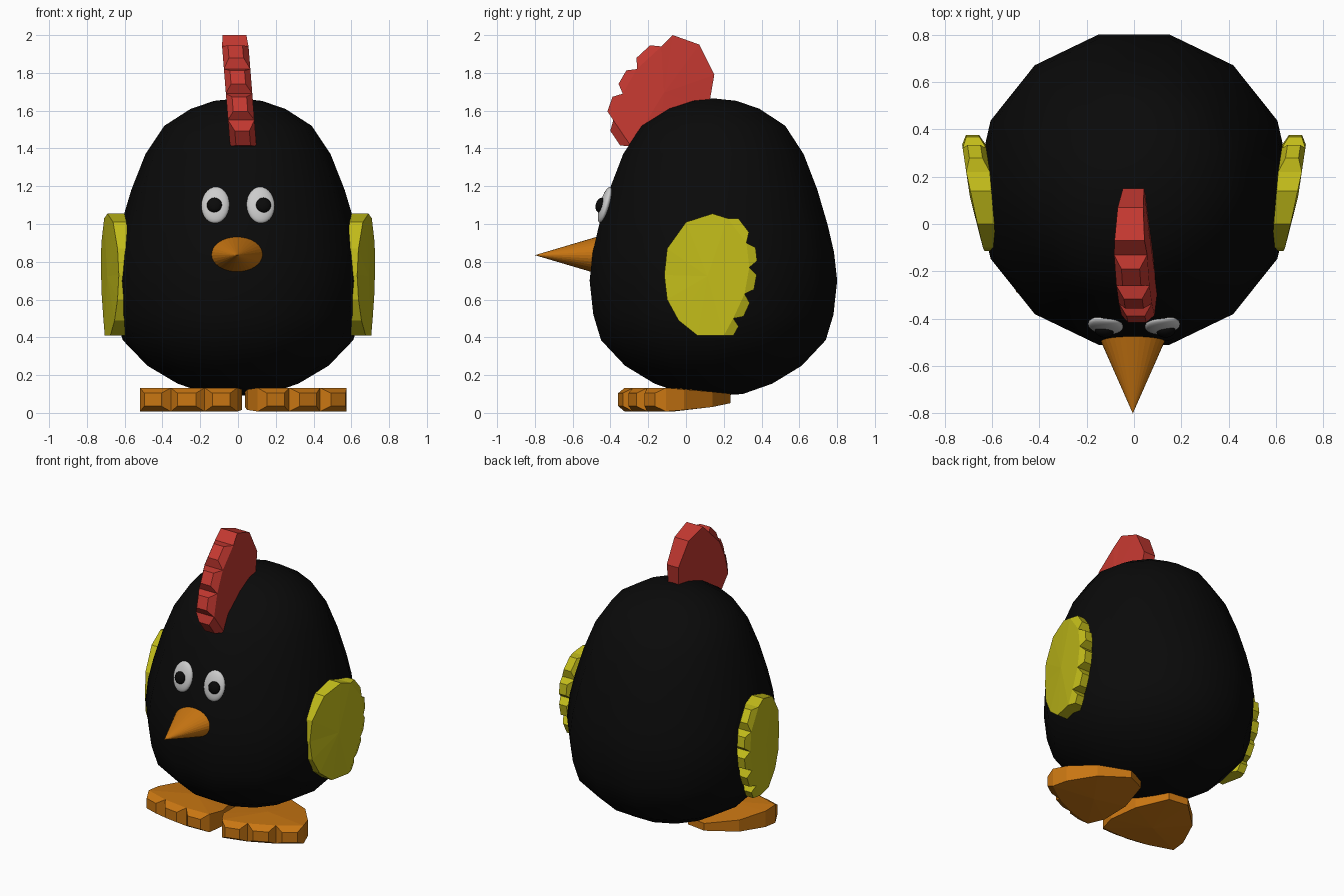
import bpy, bmesh
from math import sin, cos, pi, radians
from mathutils import Vector, Matrix

if "Cube" in bpy.data.objects:
    bpy.data.objects.remove(bpy.data.objects["Cube"])


def material(name, rgb):
    m = bpy.data.materials.new(name)
    m.diffuse_color = (*rgb, 1)
    m.use_nodes = True
    m.node_tree.nodes["Principled BSDF"].inputs["Base Color"].default_value = m.diffuse_color
    return m


BLACK = material("black", (0.003, 0.003, 0.003))
RED = material("red", (0.55, 0.04, 0.03))
YELLOW = material("yellow", (0.54, 0.50, 0.01))
ORANGE = material("orange", (0.58, 0.18, 0.006))
WHITE = material("white", (0.8, 0.8, 0.8))


def finish(bm, name, mat, smooth=False):
    bmesh.ops.recalc_face_normals(bm, faces=bm.faces)
    me = bpy.data.meshes.new(name)
    bm.to_mesh(me)
    bm.free()
    me.materials.append(mat)
    for p in me.polygons:
        p.use_smooth = smooth
    ob = bpy.data.objects.new(name, me)
    bpy.context.collection.objects.link(ob)
    return ob


def lobed_plate(name, outline, lobes, place, mat, thick, thin, depth=0.045):
    """Plate whose first edges carry blunt lobes; it thins away from them.
    place(u, v, w) maps plate coordinates into the scene."""
    bm = bmesh.new()
    pts = [Vector((*p, 0)) for p in outline]
    front = pts[:lobes + 1]
    mid = sum(pts, Vector()) / len(pts)
    dist = [min((p - q).length for q in front) for p in pts]
    half = [(thick + (thin - thick) * d / max(dist)) / 2 for d in dist]
    rings = []
    for s in (1, -1):
        ring = [bm.verts.new(p + Vector((0, 0, s * h))) for p, h in zip(pts, half)]
        hub = bm.verts.new(mid + Vector((0, 0, s * thick / 2)))
        for i in range(len(ring)):
            bm.faces.new((hub, ring[i - 1], ring[i]))
        rings.append(ring)
    a, b = rings
    n = len(pts)
    sides = [bm.faces.new((a[i], a[(i + 1) % n], b[(i + 1) % n], b[i])) for i in range(n)]
    # lobes: push each front side face out and shrink it
    for f in bmesh.ops.extrude_discrete_faces(bm, faces=sides[:lobes])["faces"]:
        c = f.calc_center_median()
        e = f.verts[1].co - f.verts[0].co
        e.z = 0
        if e.length < 1e-4:
            e = f.verts[2].co - f.verts[1].co
        out = Vector((e.y, -e.x, 0)).normalized()
        if out.dot(c - mid) < 0:
            out = -out
        for v in f.verts:
            v.co = c + (v.co - c) * 0.55 + out * depth
    for v in bm.verts:
        v.co = place(*v.co)
    return finish(bm, name, mat)


# Body: 14-sided egg turned about y = 0.145
profile = [(0.16, 0.10), (0.32, 0.155), (0.48, 0.25), (0.61, 0.385), (0.652, 0.52),
           (0.672, 0.70), (0.655, 0.85), (0.622, 0.99), (0.565, 1.18), (0.49, 1.37),
           (0.39, 1.52), (0.25, 1.61), (0.125, 1.652)]
bm = bmesh.new()
N = 14
rings = [[bm.verts.new((r * cos(2 * pi * i / N), 0.145 + r * sin(2 * pi * i / N), z))
          for i in range(N)] for r, z in profile]
for lo, hi in zip(rings, rings[1:]):
    for i in range(N):
        bm.faces.new((lo[i - 1], lo[i], hi[i], hi[i - 1]))
for ring, z in ((rings[0], 0.09), (rings[-1], 1.665)):
    pole = bm.verts.new((0, 0.145, z))
    for i in range(N):
        bm.faces.new((pole, ring[i - 1], ring[i]))
finish(bm, "body", BLACK, smooth=True)

# Comb: leaning slightly to one side
comb = [(-0.29, 1.41), (-0.385, 1.55), (-0.335, 1.69), (-0.26, 1.82), (-0.13, 1.94),
        (-0.07, 2.0), (0.07, 1.95), (0.15, 1.79), (0.12, 1.62), (0, 1.48), (-0.15, 1.40)]
lobed_plate("comb", comb, 4, lambda u, v, w: (0.005 - 0.08 * (v - 1.7) + w, u, v),
            RED, 0.14, 0.075)

# Wings: mirrored, flaring out towards the back
wing = [(0.22, 1.03), (0.32, 0.90), (0.335, 0.77), (0.31, 0.63), (0.25, 0.50), (0.20, 0.41),
        (0.06, 0.41), (-0.04, 0.49), (-0.10, 0.60), (-0.115, 0.73), (-0.10, 0.87),
        (0, 1.01), (0.14, 1.055)]
for side, s in (("right", 1), ("left", -1)):
    lobed_plate(side + "_wing", wing, 5,
                lambda u, v, w: (s * (0.648 + 0.15 * (u - 0.15) + w), u, v),
                YELLOW, 0.10, 0.045)

# Feet: same outline, mirrored and splayed by different angles
foot = [(-0.26, 0.06), (-0.09, 0.03), (0.09, 0.03), (0.26, 0.06), (0.27, 0.16),
        (0.22, 0.35), (0.08, 0.52), (-0.06, 0.52), (-0.20, 0.35), (-0.27, 0.17)]
for side, s, x, y, angle in (("right", 1, 0.365, -0.27, 25), ("left", -1, -0.27, -0.33, -8)):
    turn = Matrix.Translation((x, y, 0.07)) @ Matrix.Rotation(radians(angle), 4, 'Z')
    lobed_plate(side + "_foot", foot, 3,
                lambda u, v, w: turn @ Vector((s * u, v, w + 0.03 * max(0, v - 0.3))),
                ORANGE, 0.125, 0.05)

# Beak: flattened cone
bm = bmesh.new()
bmesh.ops.create_cone(bm, cap_ends=True, segments=32, radius1=0.146, radius2=0, depth=0.33,
                      matrix=Matrix.Translation((-0.005, -0.635, 0.835))
                      @ Matrix.Diagonal((1, 1, 0.67, 1)) @ Matrix.Rotation(pi / 2, 4, 'X'))
beak = finish(bm, "beak", ORANGE)


# Eyes and pupils: flattened spheres lying on the face
def ball(name, loc, size, yaw, mat):
    bm = bmesh.new()
    bmesh.ops.create_uvsphere(bm, u_segments=24, v_segments=14, radius=1)
    m = (Matrix.Translation(loc) @ Matrix.Rotation(yaw, 4, 'Z')
         @ Matrix.Rotation(radians(-16), 4, 'X') @ Matrix.Diagonal((*size, 1)))
    bm.transform(m)
    finish(bm, name, mat, smooth=True)


for side, s in (("right", 1), ("left", -1)):
    ball(side + "_eye", (s * 0.12, -0.428, 1.10), (0.075, 0.028, 0.10), s * 0.1, WHITE)
    ball(side + "_pupil", (0.005 + s * 0.13, -0.452, 1.10), (0.04, 0.026, 0.04), s * 0.1, BLACK)
